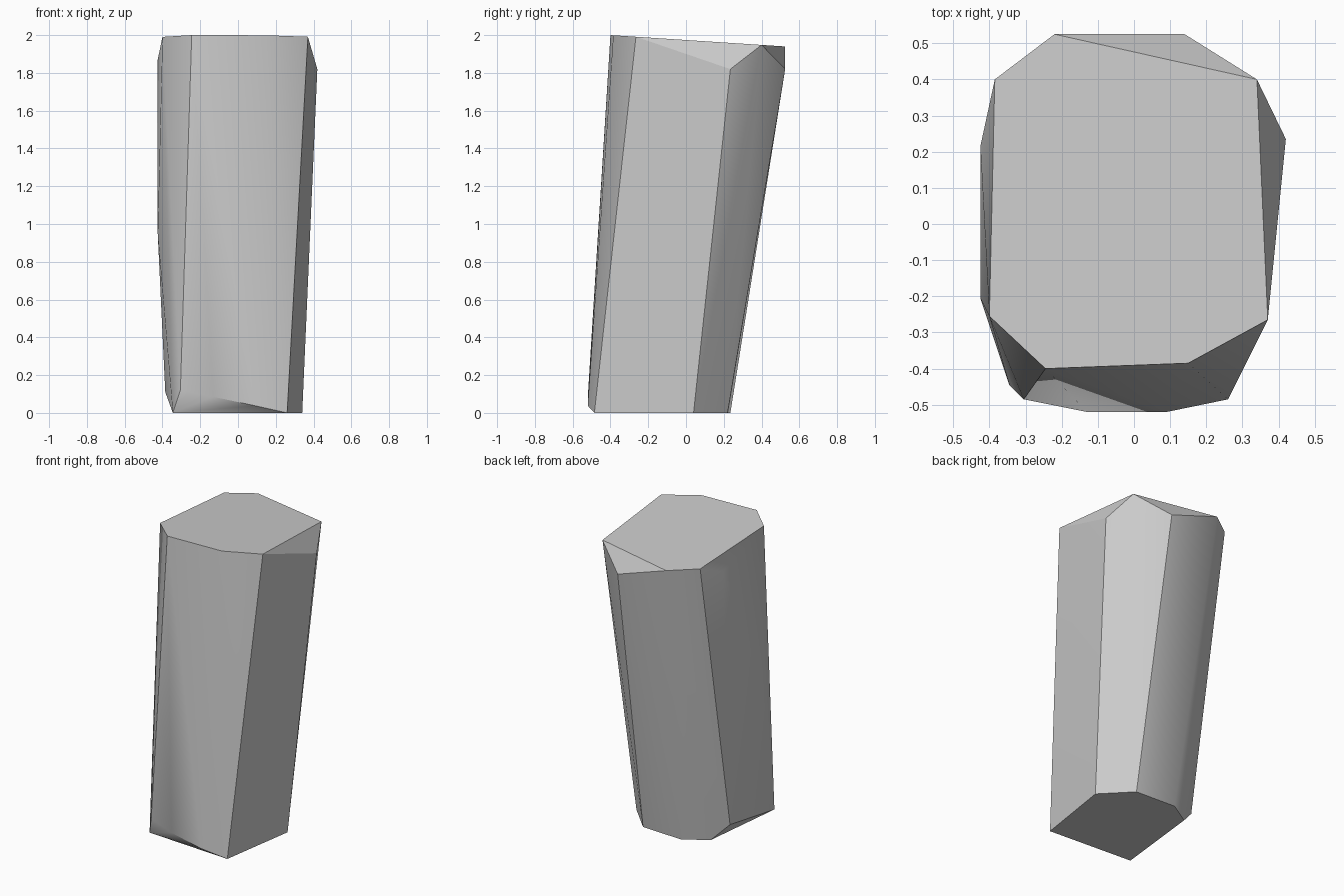
import bpy
import bmesh
import math

default_cube = bpy.data.objects.get("Cube")
if default_cube:
    bpy.data.objects.remove(default_cube, do_unlink=True)


def make_material(name, colour):
    material = bpy.data.materials.new(name)
    material.use_nodes = True
    material.diffuse_color = colour
    material.node_tree.nodes["Principled BSDF"].inputs["Base Color"].default_value = colour
    return material


def top_height(y):
    # The cap slopes gently down towards the back
    return 2 - 0.065 * (y + 0.4)


# Outline of the sloping cap
top_outline = [(-.245, -.40), (.15, -.385), (.37, -.265), (.34, .40),
               (-.22, .525), (-.385, .40), (-.40, -.255)]

# Outline of the flat foot
foot_outline = [(.26, -.485), (.34, .04), (.165, .22),
                (-.125, .235), (-.28, .14), (-.345, -.445)]

# Chipped corners below the cap, along the side and above the foot
chips = [(.42, .235, 1.82), (.14, .525, 1.82), (-.425, .215, 1.87),
         (-.425, -.205, .95), (-.385, .083, .11), (-.305, -.485, .12),
         (-.13, -.52, .085), (.09, -.52, .038)]

corners = [(x, y, top_height(y)) for x, y in top_outline]
corners += [(x, y, 0) for x, y in foot_outline]
corners += chips

# Wrap the corners in a convex stone block
bm = bmesh.new()
for corner in corners:
    bm.verts.new(corner)
hull = bmesh.ops.convex_hull(bm, input=bm.verts[:])
loose = [v for v in bm.verts if not v.link_faces]
bmesh.ops.delete(bm, geom=loose, context="VERTS")
bmesh.ops.dissolve_limit(bm, angle_limit=math.radians(1),
                         verts=bm.verts[:], edges=bm.edges[:])
bmesh.ops.recalc_face_normals(bm, faces=bm.faces[:])

mesh = bpy.data.meshes.new("stone_pillar")
bm.to_mesh(mesh)
bm.free()
mesh.materials.append(make_material("stone grey", (0.6, 0.6, 0.6, 1)))

pillar = bpy.data.objects.new("stone_pillar", mesh)
bpy.context.collection.objects.link(pillar)

# Soft sides with crisp main edges
bpy.ops.object.select_all(action="DESELECT")
pillar.select_set(True)
bpy.context.view_layer.objects.active = pillar
bpy.ops.object.shade_smooth_by_angle(angle=math.radians(30))
